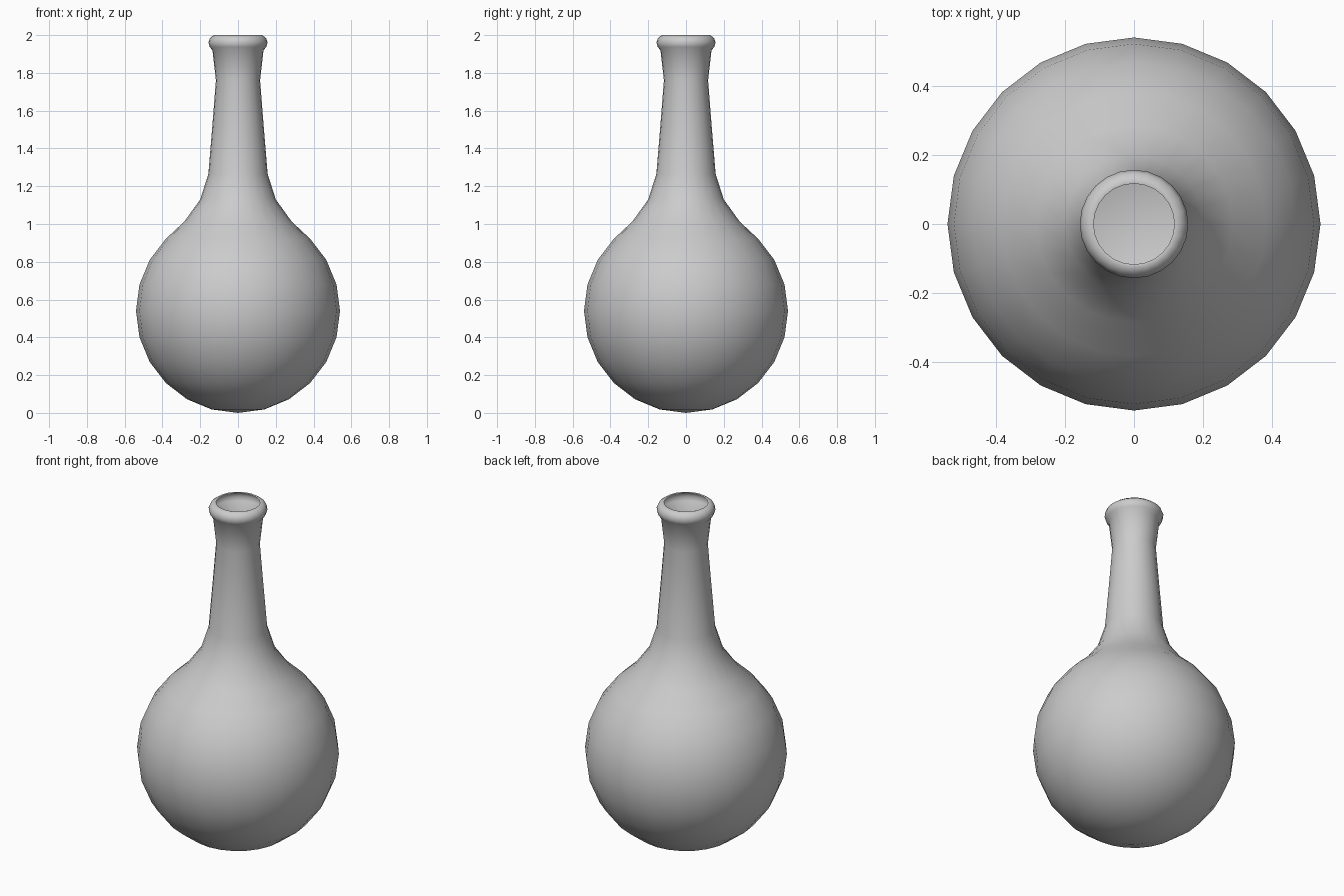
import bpy
import bmesh
from math import sin, cos, pi, radians

SIDES = 24
RADIUS = 0.54

cube = bpy.data.objects.get("Cube")
if cube:
    bpy.data.objects.remove(cube, do_unlink=True)

# Plain grey material
grey = bpy.data.materials.new("plain grey")
grey.use_nodes = True
colour = (0.6, 0.6, 0.6, 1)
grey.diffuse_color = colour
grey.node_tree.nodes["Principled BSDF"].inputs["Base Color"].default_value = colour


def lathe(name, profile, material):
    """Turn a (radius, height) profile around z; a first radius of 0 is a pole."""
    bm = bmesh.new()
    rings = []
    for r, z in profile:
        if r == 0:
            rings.append([bm.verts.new((0, 0, z))] * SIDES)
        else:
            rings.append([bm.verts.new((r * cos(2 * pi * i / SIDES),
                                        r * sin(2 * pi * i / SIDES), z))
                          for i in range(SIDES)])
    for low, high in zip(rings, rings[1:]):
        for i in range(SIDES):
            j = (i + 1) % SIDES
            corners = [low[i], low[j], high[j], high[i]]
            bm.faces.new(list(dict.fromkeys(corners)))
    mesh = bpy.data.meshes.new(name)
    bm.to_mesh(mesh)
    bm.free()
    mesh.materials.append(material)
    mesh.shade_smooth()
    obj = bpy.data.objects.new(name, mesh)
    bpy.context.collection.objects.link(obj)
    return obj


# Round bulb, from the bottom pole up to the shoulder
bulb = [(0, 0)] + [(RADIUS * cos(radians(a)), RADIUS * (1 + sin(radians(a))))
                   for a in range(-75, 46, 15)]

# Flared shoulder and tapering neck
neck = [(0.285, 1.012), (0.2, 1.13), (0.157, 1.265),
        (0.135, 1.53), (0.117, 1.76), (0.135, 1.92)]

# Rolled lip, ending in the open mouth
lip = [(0.15, 1.937), (0.157, 1.962), (0.148, 1.985), (0.128, 2.0), (0.117, 1.998)]

lathe("flask", bulb + neck + lip, grey)
